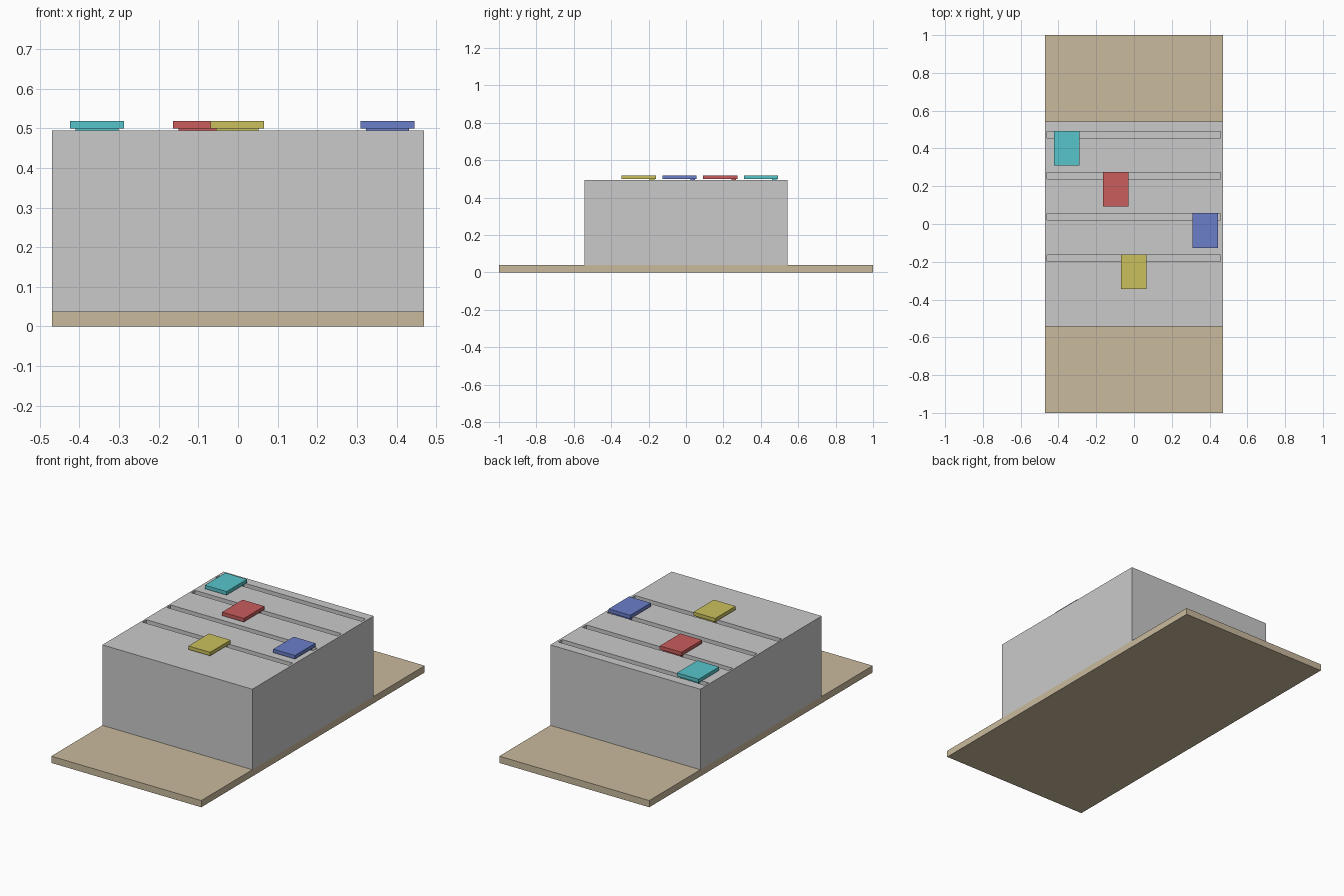
import bpy

cube = bpy.data.objects.get("Cube")
if cube:
    bpy.data.objects.remove(cube, do_unlink=True)


def material(name, rgb):
    """Flat material from 8-bit sRGB values."""
    linear = [((c / 255 + 0.055) / 1.055) ** 2.4 for c in rgb] + [1]
    mat = bpy.data.materials.new(name)
    mat.use_nodes = True
    mat.diffuse_color = linear
    mat.node_tree.nodes["Principled BSDF"].inputs["Base Color"].default_value = linear
    return mat


def box(name, x, y, z, mat):
    """Box from (low, high) ranges on each axis."""
    ranges = (x, y, z)
    bpy.ops.mesh.primitive_cube_add(size=1, location=[(a + b) / 2 for a, b in ranges])
    obj = bpy.context.object
    obj.name = name
    obj.scale = [b - a for a, b in ranges]
    bpy.ops.object.transform_apply(location=False, rotation=False, scale=True)
    obj.data.materials.append(mat)
    return obj


tan = material("tan board", (202, 186, 157))
grey = material("light grey", (202, 202, 202))

TOP = 0.494
SLOT_WIDTH = 0.035

# Base board and housing
box("base_board", (-0.47, 0.47), (-1, 1), (0, 0.038), tan)
housing = box("housing", (-0.47, 0.47), (-0.543, 0.543), (0.038, TOP), grey)

# Sliders: name, colour, centre x, back edge of slot
sliders = [
    ("yellow", (202, 192, 92), -0.002, -0.163),
    ("blue", (106, 126, 202), 0.377, 0.055),
    ("red", (202, 92, 92), -0.096, 0.273),
    ("cyan", (86, 197, 204), -0.356, 0.49),
]

for name, rgb, x, back in sliders:
    # Slot cut into the housing top
    cutter = box("slot_cutter", (-0.46, 0.457), (back - SLOT_WIDTH, back),
                 (TOP - 0.04, TOP + 0.02), grey)
    cutter.hide_render = True
    cut = housing.modifiers.new("slot", "BOOLEAN")
    cut.operation = "DIFFERENCE"
    cut.solver = "EXACT"
    cut.object = cutter
    bpy.context.view_layer.objects.active = housing
    bpy.ops.object.modifier_apply(modifier=cut.name)
    bpy.data.objects.remove(cutter, do_unlink=True)

    # Stem riding in the slot, and the cap overhanging to the front
    mat = material(name + " slider", rgb)
    box(name + "_slider_stem", (x - 0.054, x + 0.054),
        (back - SLOT_WIDTH + 0.004, back - 0.006), (TOP - 0.03, TOP + 0.006), mat)
    box(name + "_slider_cap", (x - 0.068, x + 0.068), (back - 0.181, back + 0.002),
        (TOP + 0.005, TOP + 0.025), mat)
